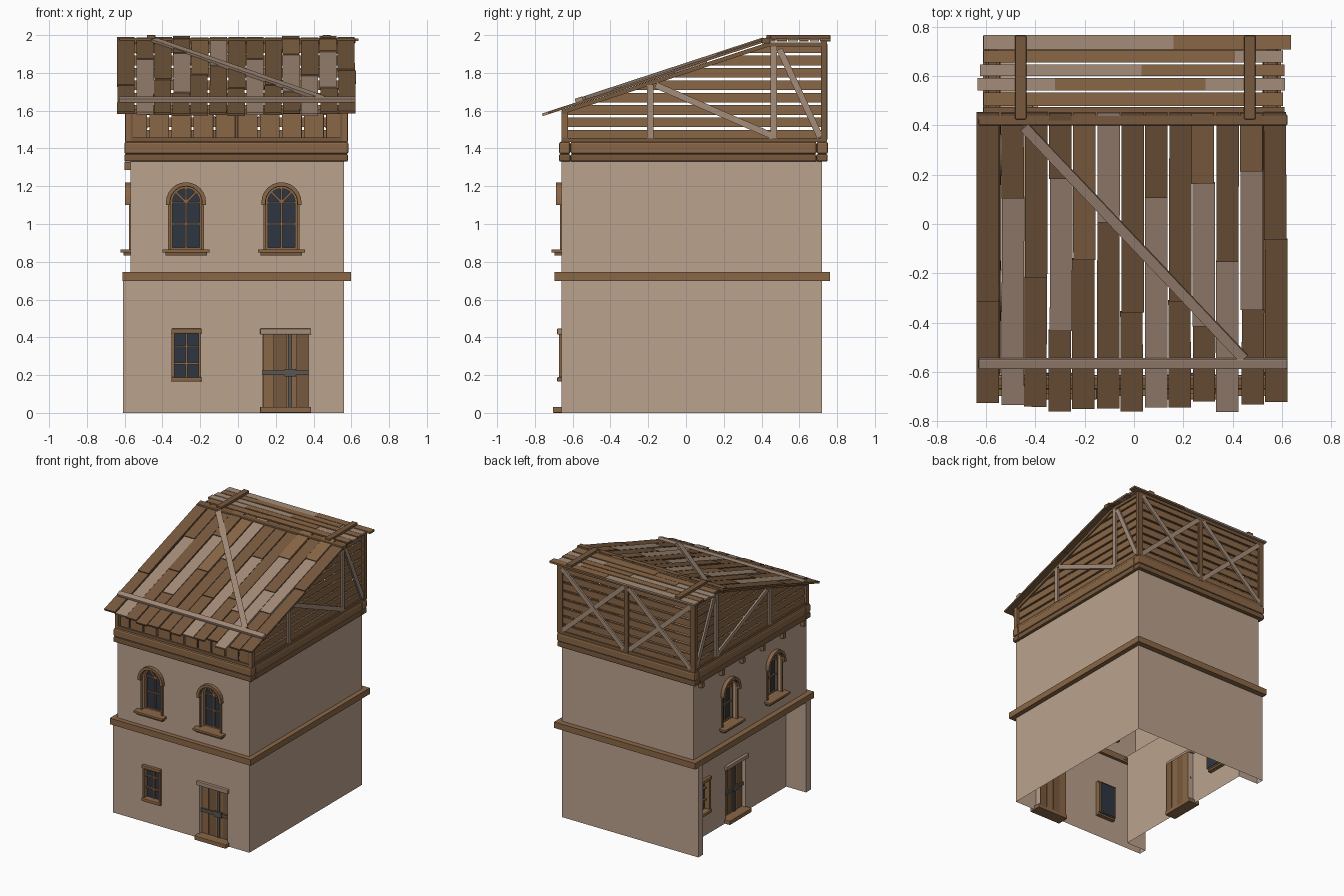
import bpy, bmesh, random
from math import radians, sin, cos, pi, atan
from mathutils import Matrix, Vector

if "Cube" in bpy.data.objects:
    bpy.data.objects.remove(bpy.data.objects["Cube"])

random.seed(4)

def material(name, hexa):
    m = bpy.data.materials.new(name)
    c = [int(hexa[i:i + 2], 16) / 255 for i in (0, 2, 4)]
    m.diffuse_color = [((v + .055) / 1.055) ** 2.4 for v in c] + [1]
    m.use_nodes = True
    m.node_tree.nodes["Principled BSDF"].inputs["Base Color"].default_value = m.diffuse_color
    return m

PLASTER = material("plaster", "bba28d")
WOOD = material("wood", "8a6747")
DARK = material("dark_wood", "77593d")
LIGHT = material("weathered_wood", "a48c79")
GLASS = material("glass", "2f3642")
IRON = material("iron", "5b5650")

def finish(name, bm, mat, M, bevel=0):
    bm.transform(M)
    me = bpy.data.meshes.new(name)
    bm.to_mesh(me)
    bm.free()
    me.materials.append(mat)
    ob = bpy.data.objects.new(name, me)
    bpy.context.collection.objects.link(ob)
    if bevel:
        b = ob.modifiers.new("bevel", 'BEVEL')
        b.width, b.segments = bevel, 2
    return ob

def face(x, y, deg):
    """Wall frame: local x runs along the wall, -y points outwards."""
    return Matrix.Translation((x, y, 0)) @ Matrix.Rotation(radians(deg), 4, 'Z')

def prism(name, pts, d0, d1, mat, M, bevel=0):
    """Outline (u, z) on a wall, extruded between outward distances."""
    bm = bmesh.new()
    a = [bm.verts.new((u, -d0, z)) for u, z in pts]
    b = [bm.verts.new((u, -d1, z)) for u, z in pts]
    bm.faces.new(a)
    bm.faces.new(b[::-1])
    for i in range(len(pts)):
        j = (i + 1) % len(pts)
        bm.faces.new((a[i], b[i], b[j], a[j]))
    bmesh.ops.recalc_face_normals(bm, faces=bm.faces)
    return finish(name, bm, mat, M, bevel)

def rect(u0, u1, z0, z1):
    return [(u0, z0), (u1, z0), (u1, z1), (u0, z1)]

def bar(name, u0, u1, z0, z1, d0, d1, mat, M, bevel=0):
    prism(name, rect(u0, u1, z0, z1), d0, d1, mat, M, bevel)

def strut(name, p, q, w, d0, d1, mat, M):
    p, q = Vector(p), Vector(q)
    n = (q - p).orthogonal().normalized() * w / 2
    prism(name, [p + n, q + n, q - n, p - n], d0, d1, mat, M)

def box(name, x, y, z, mat, M=Matrix(), bevel=0):
    prism(name, rect(*x, *z), -y[0], -y[1], mat, M, bevel)

def arch(c, r, z0, zs, n=12):
    return [(c - r, z0), (c + r, z0)] + [(c + r * cos(pi * i / n), zs + r * sin(pi * i / n)) for i in range(n + 1)]

def wall(name, outer, holes, M, depth=.05):
    """Single-sheet wall with openings and their reveals."""
    bm = bmesh.new()
    edges, loops = [], []
    for pts in [outer] + holes:
        vs = [bm.verts.new((u, 0, z)) for u, z in pts]
        edges += [bm.edges.new((vs[i - 1], vs[i])) for i in range(len(vs))]
        loops.append(vs)
    bmesh.ops.triangle_fill(bm, use_beauty=True, edges=edges, normal=(0, -1, 0))
    for vs in loops[1:]:
        inner = [bm.verts.new(v.co + Vector((0, depth, 0))) for v in vs]
        for i in range(len(vs)):
            bm.faces.new((vs[i - 1], vs[i], inner[i], inner[i - 1]))
    finish(name, bm, PLASTER, M)

SPRING = 1.115
def arch_opening(c):
    return arch(c, .085, .865, SPRING)[1:-1] + [(c - .085, SPRING), (c - .085, .865)]

def arched_window(c, M):
    prism("arched_glass", arch_opening(c), -.055, -.045, GLASS, M)
    def ring(r0, r1, z0, d0, d1, name):
        o = [(c + r1, z0)] + arch(c, r1, 0, SPRING)[2:] + [(c - r1, z0)]
        i = [(c + r0, z0)] + arch(c, r0, 0, SPRING)[2:] + [(c - r0, z0)]
        prism(name, o + i[::-1], d0, d1, WOOD, M)
    ring(.083, .096, .865, -.01, .008, "window_frame")
    ring(.072, .085, .865, -.05, -.03, "window_sash")
    ring(.085, .106, 1.10, 0, .028, "window_hood")
    bar("window_mullion", c - .006, c + .006, .865, 1.2, -.05, -.035, WOOD, M)
    for z in (.87, 1.0, SPRING):
        bar("window_crossbar", c - .083, c + .083, z - .005, z + .005, -.05, -.035, WOOD, M)
    for s in (-1, 1):
        strut("window_ray", (c, SPRING), (c + s * .058, SPRING + .058), .01, -.05, -.035, WOOD, M)
    bar("window_sill", c - .125, c + .125, .848, .866, -.03, .052, WOOD, M, .004)
    bar("window_sill_mould", c - .11, c + .11, .833, .848, 0, .035, DARK, M)

def small_window(c, M):
    bar("small_glass", c - .07, c + .07, .18, .43, -.04, -.03, GLASS, M)
    for s in (-1, 1):
        bar("small_window_jamb", c + s * .064, c + s * .078, .185, .425, -.04, .012, WOOD, M)
    bar("small_window_mullion", c - .006, c + .006, .18, .43, -.03, -.015, WOOD, M)
    for z in (.262, .353):
        bar("small_window_crossbar", c - .07, c + .07, z - .005, z + .005, -.03, -.015, WOOD, M)
    bar("small_window_lintel", c - .08, c + .08, .42, .446, -.03, .022, WOOD, M, .005)
    bar("small_window_sill", c - .08, c + .08, .166, .19, -.03, .022, WOOD, M, .005)

def door(c, M):
    for i in range(4):
        u = c - .122 + i * .061
        bar("door_plank", u + .0015, u + .0595, .02, .418, -.05, -.03, (WOOD, DARK)[i % 2], M)
    bar("door_iron_upright", c + .014, c + .034, .03, .415, -.03, -.022, IRON, M)
    bar("door_iron_strap", c - .122, c + .122, .2, .225, -.03, -.018, IRON, M)
    bar("door_latch", c - .005, c + .055, .192, .233, -.03, -.014, IRON, M)
    bar("door_lintel", c - .135, c + .135, .415, .446, -.04, .022, LIGHT, M, .004)
    bar("door_step", c - .135, c + .135, 0, .032, -.05, .045, WOOD, M, .004)

# Walls: front, back, right, upper left, and the sunken lower left side
FRONT, BACK, RIGHT = face(0, -.66, 0), face(0, .72, 180), face(.56, 0, 90)
LEFT, RECESS = face(-.57, 0, -90), face(-.44, 0, -90)
door_hole = lambda c: rect(c - .122, c + .122, .01, .418)
win_hole = lambda c: rect(c - .07, c + .07, .18, .43)
wall("front_wall_lower", rect(-.61, .56, 0, .72), [win_hole(-.273), door_hole(.252)], FRONT)
wall("front_wall_upper", rect(-.57, .56, .72, 1.35), [arch_opening(-.275), arch_opening(.23)], FRONT)
wall("back_wall_lower", rect(-.56, .61, 0, .72), [], BACK)
wall("back_wall_upper", rect(-.56, .57, .72, 1.35), [], BACK)
wall("right_wall", rect(-.66, .72, 0, 1.35), [], RIGHT)
wall("left_wall_upper", rect(-.72, .66, .72, 1.35), [arch_opening(-.28), arch_opening(.27)], LEFT)
wall("left_wall_lower", rect(-.66, .60, 0, .72), [win_hole(-.42), door_hole(-.02)], RECESS)
for y, deg, a, b in ((-.60, 180, .44, .61), (.66, 0, -.61, -.44)):
    wall("recess_return", rect(a, b, 0, .72), [], face(0, y, deg))
for a, b in ((-.72, -.66), (.60, .66)):
    wall("pillar_end", rect(a, b, 0, .72), [], face(-.61, 0, -90))
box("recess_ceiling", (-.605, -.44), (-.66, .72), (.715, .725), PLASTER)
for M, cs in ((FRONT, (-.275, .23)), (LEFT, (-.28, .27))):
    for c in cs:
        arched_window(c, M)
for M, w, d in ((FRONT, -.273, .252), (RECESS, -.42, -.02)):
    small_window(w, M)
    door(d, M)

# Floor band and double cornice, each a ring of four beams
def ring_beams(name, x0, x1, y0, y1, z, t, mat, bevel=0):
    for y in ((y0, y0 + t), (y1 - t, y1)):
        box(name, (x0, x1), y, z, mat, bevel=bevel)
    for x in ((x0, x0 + t), (x1 - t, x1)):
        box(name, x, (y0 + t, y1 - t), z, mat, bevel=bevel)

ring_beams("floor_band", -.612, .597, -.697, .763, (.698, .745), .06, WOOD)
ring_beams("cornice_lower", -.602, .582, -.672, .75, (1.33, 1.37), .06, DARK, .008)
ring_beams("cornice_upper", -.602, .585, -.672, .752, (1.37, 1.436), .06, WOOD, .012)
for i in range(6):
    bar("joist_end", -.66 + i * .25, -.63 + i * .25, 1.285, 1.328, -.02, .03, WOOD, LEFT)

# Attic gables: slats cut to the roof slope, frame and braces
SLOPE = .328
under = lambda y: 1.568 + SLOPE * (y + .76)
y_at = lambda z: max(-.64, (z - 1.568) / SLOPE - .76)
for side, M, s in (("right", face(.56, 0, 90), 1), ("left", face(-.575, 0, -90), -1)):
    for i in range(8):
        z0, z1 = 1.447 + i * .0655, min(1.498 + i * .0655, 1.95)
        prism(side + "_gable_slat", [(s * y_at(z0), z0), (s * .73, z0), (s * .73, z1), (s * y_at(z1), z1)],
              -.01, .004, WOOD, M)
    strut(side + "_gable_sill", (s * -.65, 1.445), (s * .74, 1.445), .022, -.02, .015, DARK, M)
    strut(side + "_gable_front_post", (s * -.642, 1.436), (s * -.642, 1.595), .022, -.02, .015, DARK, M)
    strut(side + "_gable_rear_post", (s * .733, 1.436), (s * .733, 1.965), .022, -.02, .015, DARK, M)
    strut(side + "_gable_rafter", (s * -.65, under(-.65) - .01), (s * .45, under(.45) - .01), .022, -.02, .015, DARK, M)
    strut(side + "_gable_top", (s * .42, 1.951), (s * .74, 1.951), .022, -.02, .015, DARK, M)
    for p, q in (((-.19, 1.455), (-.19, 1.735)), ((-.16, 1.735), (.46, 1.465)),
                 ((.465, 1.455), (.465, 1.94)), ((.495, 1.925), (.71, 1.46))):
        strut(side + "_gable_brace", (s * p[0], p[1]), (s * q[0], q[1]), .034, .004, .018, LIGHT, M)

# Attic front: upright boards in a frame
AF = face(-.0075, -.645, 0)
for i in range(10):
    u = -.585 + i * .117
    bar("attic_front_board", u + .006, u + .111, 1.436, 1.6, -.012, .004, WOOD, AF, .004)
for z in (1.445, 1.595):
    bar("attic_front_rail", -.588, .588, z - .012, z + .012, -.02, .012, DARK, AF)
for u in (-.575, .575):
    bar("attic_front_post", u - .013, u + .013, 1.436, 1.6, -.02, .015, WOOD, AF)

# Attic back: slats, posts and crossed braces
AB = face(-.0075, .73, 180)
for i in range(8):
    bar("attic_back_slat", -.57, .57, 1.447 + i * .0655, 1.498 + i * .0655 - (i == 7) * .007, -.01, .004, WOOD, AB)
for u in (-.572, 0, .572):
    bar("attic_back_post", u - .018, u + .018, 1.436, 1.965, -.015, .016, DARK, AB)
for z in (1.445, 1.955):
    bar("attic_back_rail", -.588, .588, z - .011, z + .011, -.015, .014, DARK, AB)
for a, b in ((-.55, -.02), (.02, .55)):
    strut("attic_back_brace", (a, 1.46), (b, 1.94), .034, .004, .013, LIGHT, AB)
    strut("attic_back_brace", (a, 1.94), (b, 1.46), .034, .004, .018, LIGHT, AB)

# Main roof: columns of planks, broken at the listed y positions (D dark, W wood, L light)
ROOF = Matrix.Translation((0, -.76, 1.575)) @ Matrix.Rotation(atan(SLOPE), 4, 'X')
along = lambda y: (y + .76) / cos(atan(SLOPE))
PICK = {"D": DARK, "W": WOOD, "L": LIGHT}
columns = [("DD", -.31), ("DL", .11), ("DD", -.215), ("DLD", .19, -.43), ("WD", -.14), ("LD", .01), ("DD", -.355),
           ("DL", .11), ("DD", -.31), ("WLD", .17, -.41), ("DL", -.15), ("WLD", .22, -.345), ("DD", -.06)]
for i, (kinds, *breaks) in enumerate(columns):
    x = -.64 + i * .0973
    stops = [.455] + breaks + [-.715 - random.random() * .045]
    for k, kind in enumerate(kinds):
        lift = .006 * (len(kinds) - 1 - k)
        low, j = stops[k + 1], random.uniform(-.004, .004)
        box("roof_plank", (x + .003 + j, x + .094 + j), (along(low), along(stops[k])), (lift - .004, lift + .01),
            PICK[kind], ROOF @ Matrix.Rotation(random.uniform(-.003, .003), 4, 'Z'))
box("roof_eaves_batten", (-.63, .622), (along(-.58), along(-.54)), (.006, .03), LIGHT, ROOF, .004)
p, q = Vector((-.445, along(.40), 0)), Vector((.445, along(-.54), 0))
d = q - p
D = ROOF @ Matrix.Translation(p) @ Matrix.Rotation(d.to_2d().angle_signed(Vector((1, 0))), 4, 'Z')
box("roof_diagonal_batten", (0, d.length), (-.021, .021), (.008, .028), LIGHT, D)
box("ridge_beam", (-.63, .622), (.40, .445), (1.955, 1.985), DARK, bevel=.005)

# Flat rear roof: rows of loose boards and two cross battens
rows = [(.709, .766, (-.61, "L", .16, "W", .637)), (.656, .705, (-.61, "W", -.31, "W", .41, "L", .605)),
        (.6, .648, (-.625, "L", .03, "W", .61)), (.541, .592, (-.635, "L", -.32, "W", .29, "L", .612)),
        (.478, .534, (-.61, "W", -.1, "W", .605)), (.44, .474, (-.61, "D", .61))]
for y0, y1, r in rows:
    for k in range(0, len(r) - 1, 2):
        h = .003 * (k % 4 > 0)
        box("rear_roof_board", (r[k], r[k + 2]), (y0, y1), (1.966 + h, 1.98 + h), PICK[r[k + 1]])
for x in (-.46, .47):
    box("rear_roof_batten", (x - .023, x + .023), (.425, .764), (1.978, 2.0), DARK, bevel=.004)
